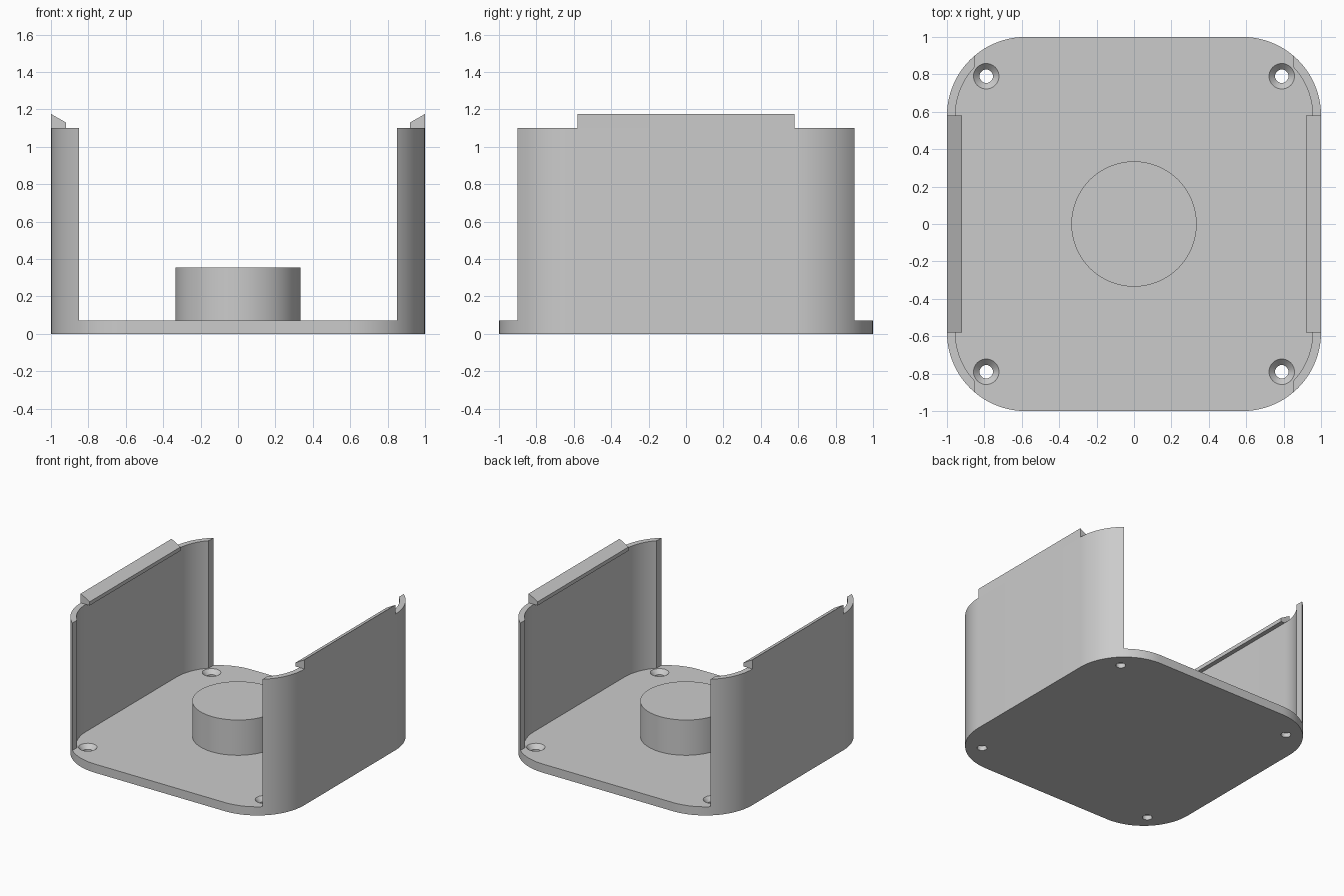
import bpy, bmesh, math

cube = bpy.data.objects.get("Cube")
if cube:
    bpy.data.objects.remove(cube, do_unlink=True)

CORNER, WALL_T, FLOOR, WALL_TOP = 0.42, 0.045, 0.07, 1.10

grey = bpy.data.materials.new("light_grey")
grey.use_nodes = True
colour = (0.6, 0.6, 0.6, 1)
grey.diffuse_color = colour
grey.node_tree.nodes["Principled BSDF"].inputs["Base Color"].default_value = colour


def extrude(name, points, direction):
    """Closed prism from a planar outline."""
    bm = bmesh.new()
    face = bm.faces.new([bm.verts.new(p) for p in points])
    out = bmesh.ops.extrude_face_region(bm, geom=[face])
    bmesh.ops.translate(bm, vec=direction,
                        verts=[v for v in out["geom"] if isinstance(v, bmesh.types.BMVert)])
    bmesh.ops.recalc_face_normals(bm, faces=bm.faces)
    mesh = bpy.data.meshes.new(name)
    bm.to_mesh(mesh)
    bm.free()
    mesh.materials.append(grey)
    obj = bpy.data.objects.new(name, mesh)
    bpy.context.collection.objects.link(obj)
    return obj


def rounded_square(half, radius, z, steps=24):
    points = []
    for q, (sx, sy) in enumerate([(1, 1), (-1, 1), (-1, -1), (1, -1)]):
        for i in range(steps + 1):
            a = (q + i / steps) * math.pi / 2
            points.append((sx * (half - radius) + radius * math.cos(a),
                           sy * (half - radius) + radius * math.sin(a), z))
    return points


def cylinder(name, r_low, r_high, z0, z1, x=0, y=0, sides=64):
    bpy.ops.mesh.primitive_cone_add(vertices=sides, radius1=r_low, radius2=r_high,
                                    depth=z1 - z0, location=(x, y, (z0 + z1) / 2))
    obj = bpy.context.object
    obj.name = name
    obj.data.materials.append(grey)
    return obj


def select(obj):
    bpy.ops.object.select_all(action='DESELECT')
    obj.select_set(True)
    bpy.context.view_layer.objects.active = obj


def cut(target, cutter):
    mod = target.modifiers.new("cut", 'BOOLEAN')
    mod.operation, mod.solver, mod.object = 'DIFFERENCE', 'EXACT', cutter
    cutter.hide_render = True
    select(target)
    bpy.ops.object.modifier_apply(modifier=mod.name)
    bpy.data.objects.remove(cutter, do_unlink=True)


# Base plate and both side walls, hollowed from one rounded block
body = extrude("base_and_side_walls", rounded_square(1, CORNER, 0), (0, 0, WALL_TOP))
cut(body, extrude("cavity_cutter",
                  rounded_square(1 - WALL_T, CORNER - WALL_T, FLOOR), (0, 0, 1.2)))
cut(body, extrude("opening_cutter",
                  [(sx * 0.85, sy * 1.5, FLOOR) for sx, sy in
                   [(1, 1), (-1, 1), (-1, -1), (1, -1)]], (0, 0, 1.3)))

# Countersunk screw holes in the corners
for sx in (-1, 1):
    for sy in (-1, 1):
        x, y = sx * 0.79, sy * 0.79
        cut(body, cylinder("hole_cutter", 0.036, 0.036, -0.1, 0.2, x, y, 32))
        cut(body, cylinder("countersink_cutter", 0.034, 0.070, 0.034, 0.072, x, y, 32))

# Round boss on the floor
boss = cylinder("centre_boss", 0.335, 0.335, FLOOR - 0.02, 0.355)

for obj in (body, boss):
    select(obj)
    bpy.ops.object.shade_smooth_by_angle(angle=math.radians(30))

# Sloped snap lips along the wall tops
for side, s in (("left", 1), ("right", -1)):
    extrude(side + "_snap_lip",
            [(s * x, -0.58, z) for x, z in
             [(1, WALL_TOP), (1, 1.175), (0.92, 1.13), (0.92, WALL_TOP)]], (0, 1.16, 0))
